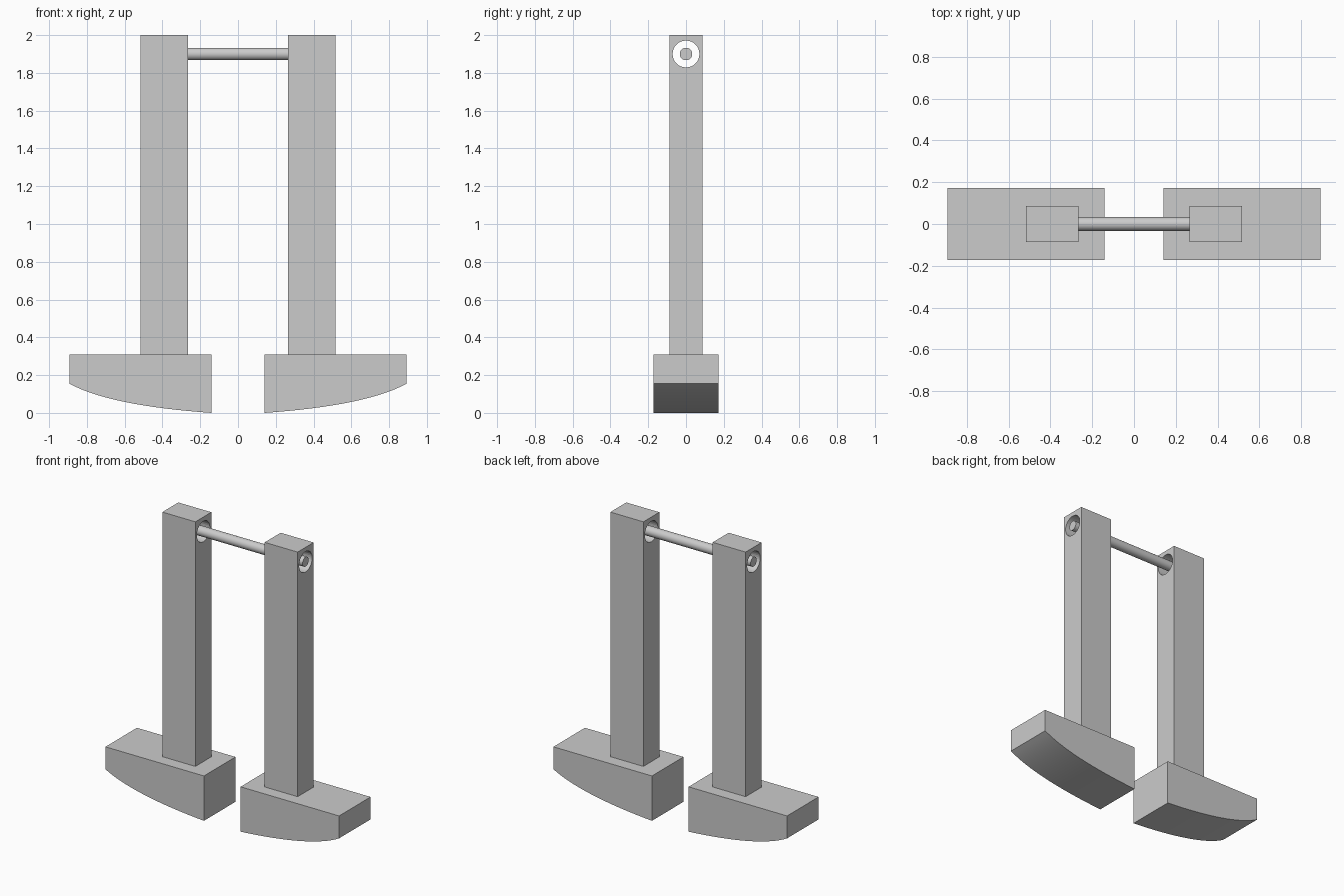
import bpy
import bmesh
from math import pi
from mathutils import Vector

cube = bpy.data.objects.get("Cube")
if cube:
    bpy.data.objects.remove(cube, do_unlink=True)

grey = bpy.data.materials.new("plain grey")
grey.use_nodes = True
colour = (0.6, 0.6, 0.6, 1)
grey.diffuse_color = colour
grey.node_tree.nodes["Principled BSDF"].inputs["Base Color"].default_value = colour

ROD_Z = 1.9
POST_IN, POST_OUT = 0.265, 0.517
FOOT_TOP = 0.31


def activate(obj):
    bpy.ops.object.select_all(action="DESELECT")
    obj.select_set(True)
    bpy.context.view_layer.objects.active = obj


def finish(obj, name):
    obj.name = name
    obj.data.name = name
    obj.data.materials.clear()
    obj.data.materials.append(grey)
    activate(obj)
    bpy.ops.object.shade_smooth_by_angle(angle=pi / 6)
    return obj


def cylinder_x(radius, length, x):
    bpy.ops.mesh.primitive_cylinder_add(
        vertices=32, radius=radius, depth=length,
        location=(x, 0, ROD_Z), rotation=(0, pi / 2, 0))
    return bpy.context.object


def extrude_profile(name, points, half_depth):
    """Extrude an (x, z) outline along y."""
    bm = bmesh.new()
    face = bm.faces.new([bm.verts.new((x, -half_depth, z)) for x, z in points])
    result = bmesh.ops.extrude_face_region(bm, geom=[face])
    verts = [g for g in result["geom"] if isinstance(g, bmesh.types.BMVert)]
    bmesh.ops.translate(bm, verts=verts, vec=(0, 2 * half_depth, 0))
    bmesh.ops.recalc_face_normals(bm, faces=bm.faces)
    mesh = bpy.data.meshes.new(name)
    bm.to_mesh(mesh)
    bm.free()
    obj = bpy.data.objects.new(name, mesh)
    bpy.context.collection.objects.link(obj)
    return finish(obj, name)


# Curved underside of a foot, from the inner edge out to the toe
start, control, end = Vector((0.14, 0)), Vector((0.68, 0.038)), Vector((0.893, 0.155))
STEPS = 16
sole = []
for i in range(STEPS + 1):
    t = i / STEPS
    sole.append((1 - t) ** 2 * start + 2 * t * (1 - t) * control + t * t * end)
foot_outline = [(p.x, p.y) for p in sole] + [(end.x, FOOT_TOP), (start.x, FOOT_TOP)]
post_outline = [(POST_IN, FOOT_TOP), (POST_OUT, FOOT_TOP), (POST_OUT, 2), (POST_IN, 2)]

for side, sign in (("left", 1), ("right", -1)):
    # Foot
    extrude_profile(side + "_foot", [(sign * x, z) for x, z in foot_outline], 0.172)

    # Post with a round bore near its top
    post = extrude_profile(side + "_post", [(sign * x, z) for x, z in post_outline], 0.087)
    cutter = cylinder_x(0.071, 0.5, sign * (POST_IN + POST_OUT) / 2)
    cutter.hide_render = True
    bore = post.modifiers.new("bore", "BOOLEAN")
    bore.operation = "DIFFERENCE"
    bore.solver = "EXACT"
    bore.object = cutter
    activate(post)
    bpy.ops.object.modifier_apply(modifier=bore.name)
    bpy.data.objects.remove(cutter, do_unlink=True)
    finish(post, side + "_post")

# Rod running through both bores
finish(cylinder_x(0.033, 2 * POST_OUT, 0), "cross_rod")
